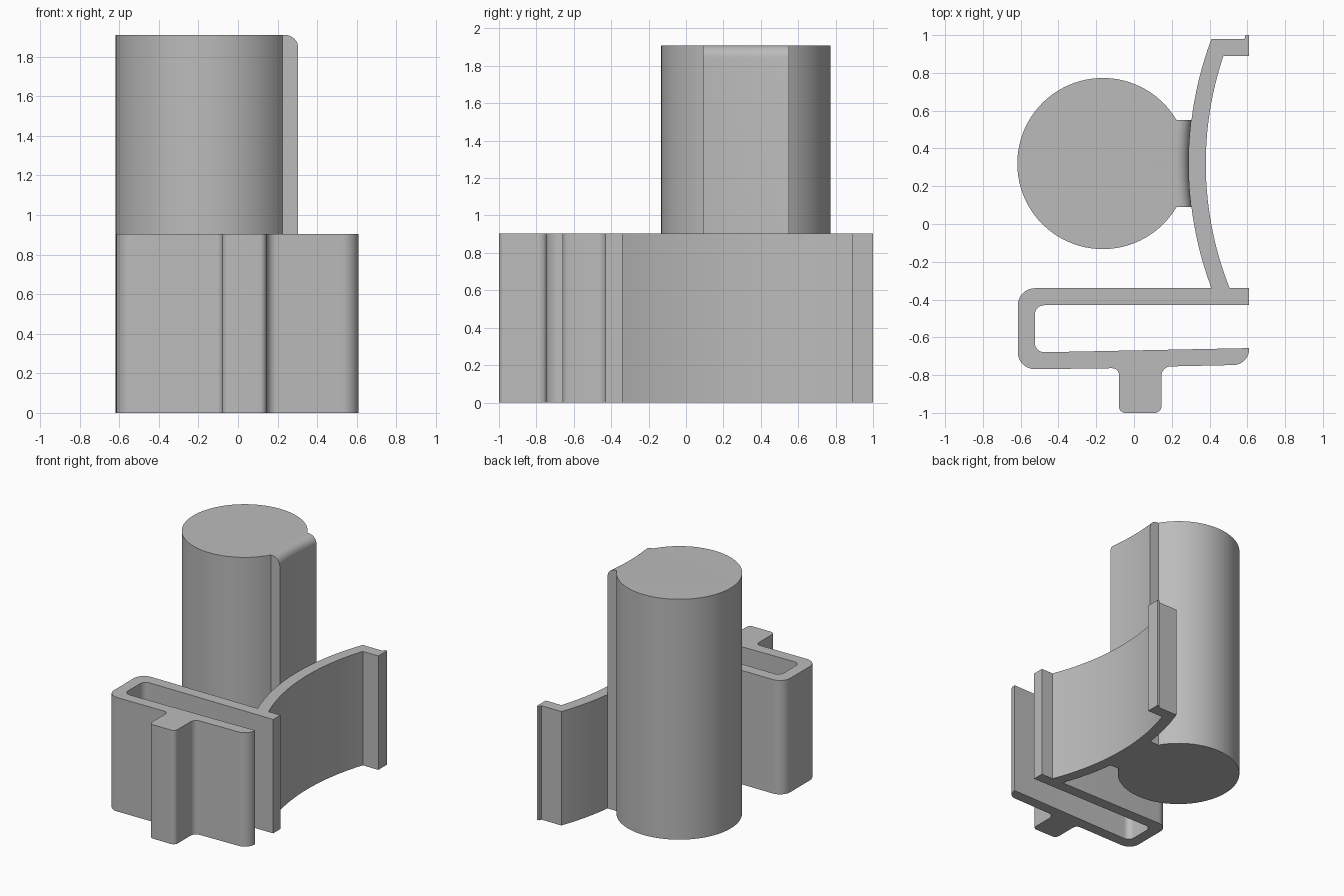
import bpy, bmesh
from math import sin, cos, asin, sqrt, pi, tan
from mathutils import Vector

if "Cube" in bpy.data.objects:
    bpy.data.objects.remove(bpy.data.objects["Cube"])

grey = bpy.data.materials.new("plain grey")
grey.use_nodes = True
grey.diffuse_color = (0.5, 0.5, 0.5, 1)
grey.node_tree.nodes["Principled BSDF"].inputs["Base Color"].default_value = grey.diffuse_color

MID_Y = 0.32          # centre line of the post and of the curved wall
WALL_X = 2.165        # centre of the wall's curvature
WALL_OUT, WALL_IN = 1.875, 1.785
POST_X, POST_R, PAD_HALF = -0.165, 0.453, 0.23
POST_H, BRACKET_H = 1.91, 0.905


def wall_arc(radius, y0, y1, n):
    """Points along the curved wall between two y positions."""
    ys = [y0 + (y1 - y0) * i / n for i in range(n + 1)]
    return [(WALL_X - sqrt(radius ** 2 - (y - MID_Y) ** 2), y) for y in ys]


def rounded(points, steps=8):
    """Outline in which points given as (x, y, radius) become fillets."""
    out = []
    for i, p in enumerate(points):
        here = Vector(p[:2])
        if len(p) == 2:
            out.append(here)
            continue
        a = (Vector(points[i - 1][:2]) - here).normalized()
        b = (Vector(points[(i + 1) % len(points)][:2]) - here).normalized()
        half = a.angle(b) / 2
        centre = here + (a + b).normalized() * p[2] / sin(half)
        start = here + a * p[2] / tan(half) - centre
        end = here + b * p[2] / tan(half) - centre
        sweep = pi - 2 * half
        for k in range(steps + 1):
            t = k / steps
            out.append(centre + (start * sin((1 - t) * sweep) + end * sin(t * sweep)) / sin(sweep))
    return out


def extrude_outline(name, outline, height, round_edge=None, radius=0.0):
    """Upright prism; top edges chosen by round_edge get a rounded bevel."""
    bm = bmesh.new()
    base = bm.faces.new([bm.verts.new((p[0], p[1], 0)) for p in outline])
    new = bmesh.ops.extrude_face_region(bm, geom=[base], use_keep_orig=True)["geom"]
    top = [v for v in new if isinstance(v, bmesh.types.BMVert)]
    bmesh.ops.translate(bm, verts=top, vec=(0, 0, height))
    bmesh.ops.recalc_face_normals(bm, faces=bm.faces)
    if round_edge:
        edges = [e for e in bm.edges
                 if all(v.co.z > height - 0.001 and round_edge(v.co) for v in e.verts)]
        bmesh.ops.bevel(bm, geom=edges, offset=radius, segments=8, profile=0.5, affect='EDGES')
    mesh = bpy.data.meshes.new(name)
    bm.to_mesh(mesh)
    bm.free()
    mesh.materials.append(grey)
    obj = bpy.data.objects.new(name, mesh)
    bpy.context.collection.objects.link(obj)
    bpy.ops.object.select_all(action='DESELECT')
    obj.select_set(True)
    bpy.context.view_layer.objects.active = obj
    bpy.ops.object.shade_smooth_by_angle(angle=0.5)
    return obj


# Bracket: curved wall with end tab, slotted clip and gripping rib
bracket = wall_arc(WALL_OUT, -0.34, 0.98, 24)
bracket += [(0.585, 0.98), (0.59, 1.0), (0.61, 1.0), (0.61, 0.89)]
bracket += wall_arc(WALL_IN, 0.89, -0.34, 24)
bracket += [(0.61, -0.34), (0.61, -0.43),
            (-0.525, -0.43, 0.05), (-0.525, -0.68, 0.05),
            (0.61, -0.657), (0.61, -0.745, 0.085),
            (0.145, -0.755, 0.05), (0.145, -1.0, 0.035),
            (-0.08, -1.0, 0.035), (-0.08, -0.763, 0.035),
            (-0.615, -0.77, 0.09), (-0.615, -0.34, 0.09)]
extrude_outline("clip_bracket", rounded(bracket), BRACKET_H)

# Post: round column with a pad that meets the curved wall
gap = asin(PAD_HALF / POST_R)
post = []
for i in range(73):
    a = gap + (2 * pi - 2 * gap) * i / 72
    post.append((POST_X + POST_R * cos(a), MID_Y + POST_R * sin(a)))
post += wall_arc(WALL_OUT, MID_Y - PAD_HALF, MID_Y + PAD_HALF, 10)
extrude_outline("post", post, POST_H, lambda co: co.x > 0.27, 0.066)
